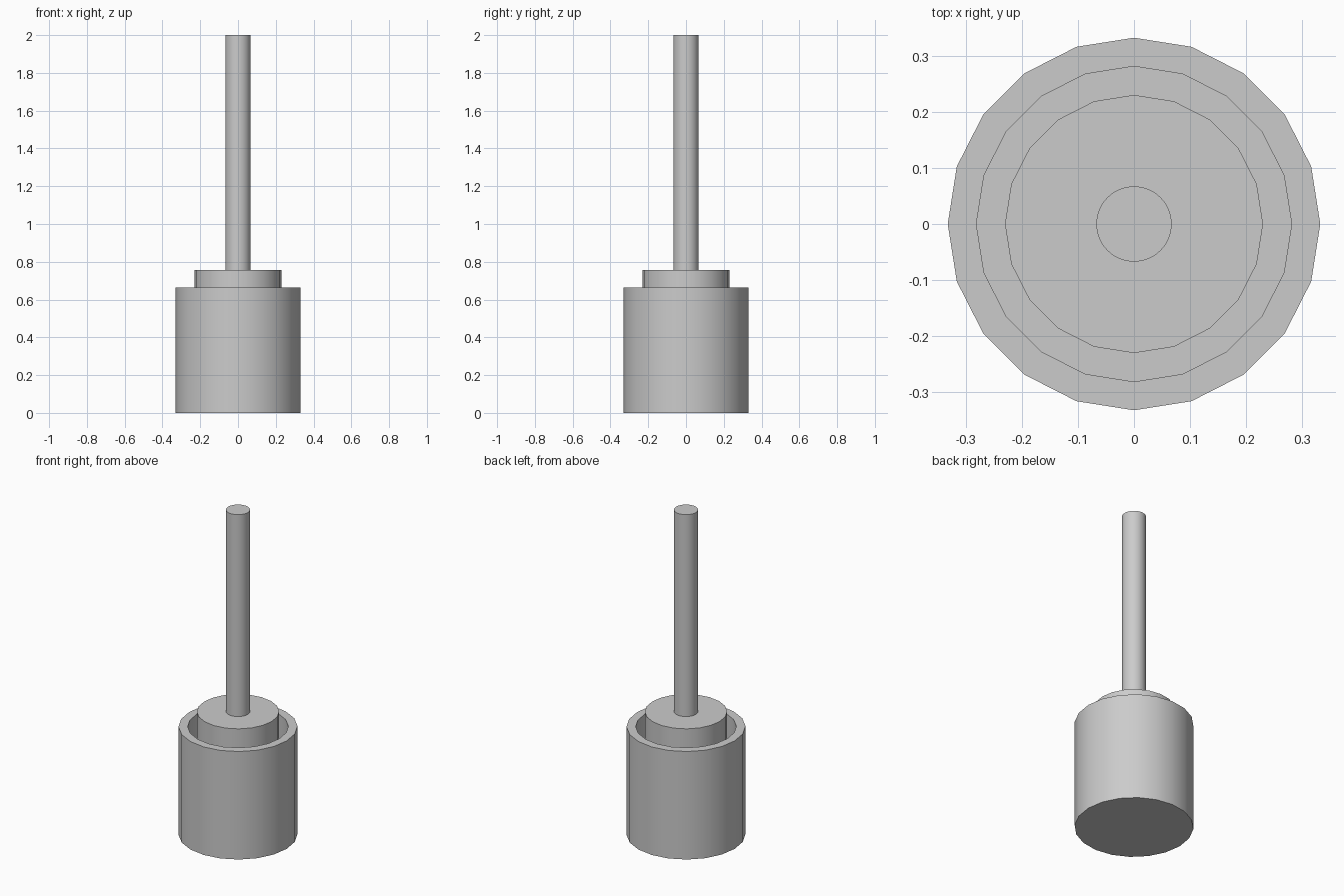
import bpy
import math

if "Cube" in bpy.data.objects:
    bpy.data.objects.remove(bpy.data.objects["Cube"])


def lathe(name, profile, sides):
    """Revolve (radius, z) points around z; both ends are closed with caps."""
    verts, faces = [], []
    for r, z in profile:
        for i in range(sides):
            a = 2 * math.pi * i / sides
            verts.append((r * math.cos(a), r * math.sin(a), z))
    for k in range(len(profile) - 1):
        for i in range(sides):
            j = (i + 1) % sides
            a, b = k * sides, (k + 1) * sides
            faces.append((a + i, a + j, b + j, b + i))
    last = (len(profile) - 1) * sides
    faces.append(tuple(reversed(range(sides))))
    faces.append(tuple(range(last, last + sides)))
    mesh = bpy.data.meshes.new(name)
    mesh.from_pydata(verts, [], faces)
    obj = bpy.data.objects.new(name, mesh)
    bpy.context.collection.objects.link(obj)
    bpy.ops.object.select_all(action='DESELECT')
    obj.select_set(True)
    bpy.context.view_layer.objects.active = obj
    bpy.ops.object.shade_smooth_by_angle(angle=math.radians(30))
    return obj


FLOOR = 0.05

# Hollow outer cup with a flat rim and thin floor
lathe("outer_cup", [(0.332, 0), (0.332, 0.665), (0.281, 0.665), (0.281, FLOOR)], 20)

# Solid core standing in the cup
lathe("inner_core", [(0.23, FLOOR), (0.23, 0.757)], 20)

# Slim rod rising from the core
lathe("rod", [(0.067, 0.75), (0.067, 2.0)], 48)
